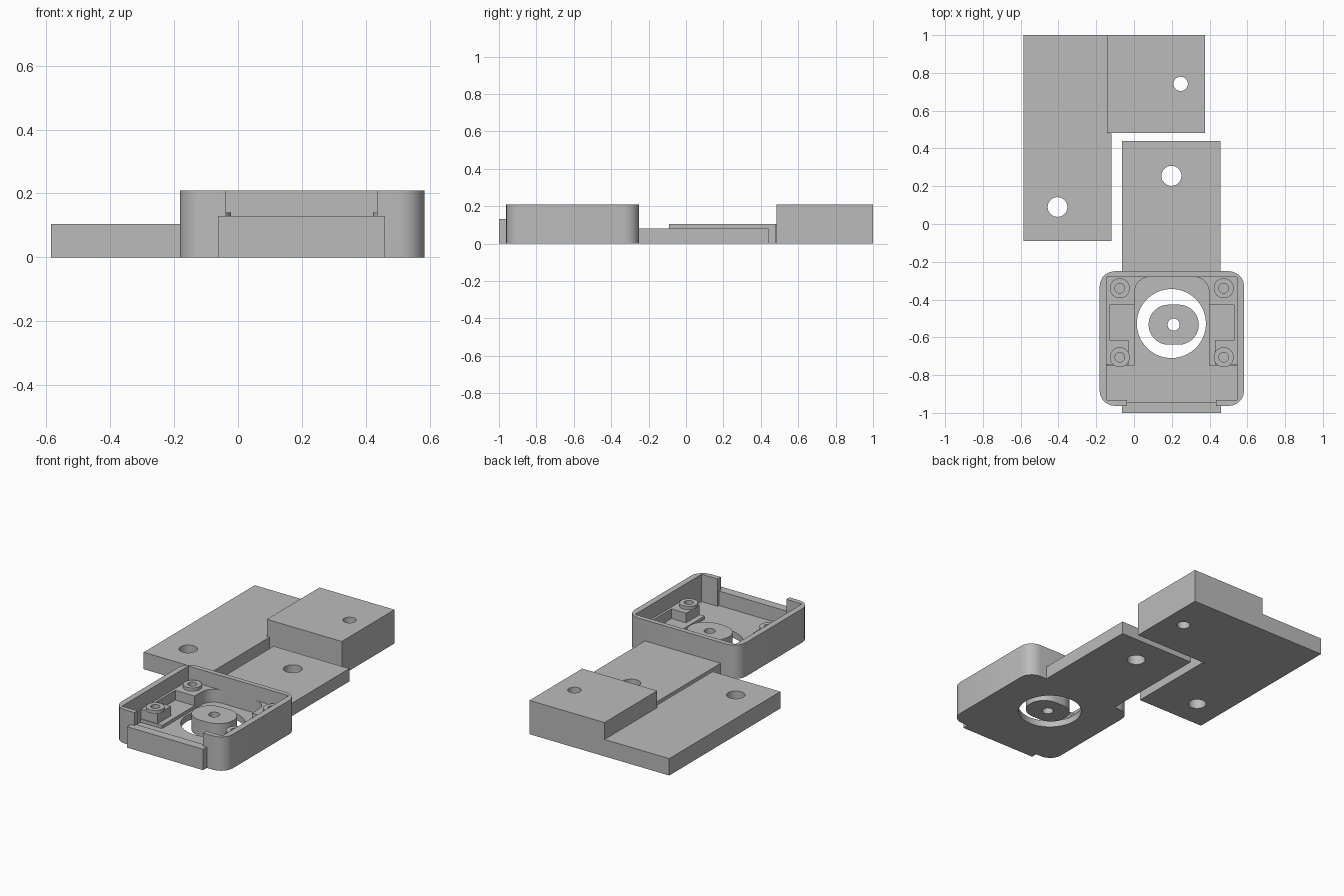
import bpy, bmesh
from math import sin, cos, pi, radians

cube = bpy.data.objects.get("Cube")
if cube:
    bpy.data.objects.remove(cube, do_unlink=True)

grey = bpy.data.materials.new("plain_grey")
grey.use_nodes = True
colour = (0.5, 0.5, 0.5, 1)
grey.diffuse_color = colour
grey.node_tree.nodes["Principled BSDF"].inputs["Base Color"].default_value = colour


def arc(x, y, r, start, end, n):
    angles = [radians(start + (end - start) * i / n) for i in range(n + 1)]
    return [(x + r * cos(a), y + r * sin(a)) for a in angles]


def circle(x, y, r, n=40):
    return arc(x, y, r, 0, 360, n)[:-1]


def rect(x0, x1, y0, y1):
    return [(x0, y0), (x1, y0), (x1, y1), (x0, y1)]


def rounded_rect(x0, x1, y0, y1, r, n):
    return (arc(x1 - r, y0 + r, r, -90, 0, n) + arc(x1 - r, y1 - r, r, 0, 90, n)
            + arc(x0 + r, y1 - r, r, 90, 180, n) + arc(x0 + r, y0 + r, r, 180, 270, n))


def prism(name, z0, z1, outline, *holes):
    """Extrude a flat outline, with holes, from z0 to z1."""
    curve = bpy.data.curves.new(name, "CURVE")
    curve.dimensions = "2D"
    curve.fill_mode = "BOTH"
    curve.extrude = (z1 - z0) / 2
    for loop in (outline, *holes):
        spline = curve.splines.new("POLY")
        spline.points.add(len(loop) - 1)
        for point, (x, y) in zip(spline.points, loop):
            point.co = (x, y, 0, 1)
        spline.use_cyclic_u = True
    temp = bpy.data.objects.new(name + "_profile", curve)
    bpy.context.collection.objects.link(temp)
    bpy.context.view_layer.update()
    mesh = bpy.data.meshes.new_from_object(
        temp.evaluated_get(bpy.context.evaluated_depsgraph_get()))
    bpy.data.objects.remove(temp, do_unlink=True)
    bm = bmesh.new()
    bm.from_mesh(mesh)
    bmesh.ops.remove_doubles(bm, verts=bm.verts, dist=0.0001)
    bmesh.ops.recalc_face_normals(bm, faces=bm.faces)
    bmesh.ops.translate(bm, verts=bm.verts, vec=(0, 0, (z0 + z1) / 2))
    bm.to_mesh(mesh)
    bm.free()
    mesh.name = name
    mesh.materials.clear()
    mesh.materials.append(grey)
    obj = bpy.data.objects.new(name, mesh)
    bpy.context.collection.objects.link(obj)
    bpy.ops.object.select_all(action="DESELECT")
    obj.select_set(True)
    bpy.context.view_layer.objects.active = obj
    bpy.ops.object.shade_smooth_by_angle(angle=radians(30))
    return obj


# Mounting plates, each with a drilled hole
prism("low_plate", 0, 0.105,
      [(-0.585, -0.09), (-0.12, -0.09), (-0.12, 0.48), (-0.14, 0.48), (-0.14, 1), (-0.585, 1)],
      circle(-0.405, 0.09, 0.052))
prism("tall_block", 0, 0.21, rect(-0.14, 0.375, 0.483, 1), circle(0.247, 0.742, 0.038))
prism("arm_plate", 0, 0.08, rect(-0.063, 0.457, -0.25, 0.44), circle(0.198, 0.255, 0.053))

# Open case: floor with round opening, walls with a front gap, front panel
CX = 0.2
FLOOR = 0.04
LEFT, RIGHT, FRONT, BACK = -0.182, 0.583, -0.963, -0.25
case = rounded_rect(LEFT, RIGHT, FRONT, BACK, 0.08, 5)
prism("case_floor", 0, FLOOR, case, circle(0.198, -0.527, 0.183))
IN_L, IN_R, IN_F, IN_B = -0.145, 0.545, -0.932, -0.28
GAP_L, GAP_R = -0.037, 0.435
prism("case_walls", FLOOR, 0.21, case + [
    (GAP_L, FRONT), (GAP_L, IN_F), (IN_L, IN_F), (IN_L, IN_B),
    (IN_R, IN_B), (IN_R, IN_F), (GAP_R, IN_F), (GAP_R, FRONT)])
prism("front_panel", 0, 0.13, rect(-0.063, 0.46, -1, -0.945))

# Central oval spacer with a small hole
prism("oval_spacer", 0, 0.1,
      arc(0.237, -0.533, 0.106, -90, 90, 18) + arc(0.183, -0.533, 0.106, 90, 270, 18),
      circle(0.21, -0.533, 0.032))

# Stepped ledges, posts and screw bosses on both sides
EDGE, WALL, BOSS = 0.197, 0.345, 0.275
BACK_Y, FRONT_Y = -0.34, -0.705
STEP, POST, TOP = 0.06, 0.12, 0.14
for side, s in (("right", -1), ("left", 1)):
    def mirrored(points):
        return [(CX + s * u, y) for u, y in points]

    def hole(y):
        return circle(CX + s * BOSS, y, 0.026, 24)

    prism(side + "_ledge", FLOOR, STEP, mirrored(rect(EDGE, WALL, -0.75, -0.43)),
          hole(FRONT_Y))
    # back post blends into the back wall with a fillet
    fillet = arc(EDGE - 0.08, IN_B - 0.08, 0.08, 0, 90, 8)
    prism(side + "_back_post", FLOOR, POST,
          mirrored([(WALL, IN_B), (WALL, -0.43), (EDGE, -0.43)] + fillet), hole(BACK_Y))
    prism(side + "_front_post", STEP, POST, mirrored(rect(0.23, WALL, -0.745, -0.615)),
          hole(FRONT_Y))
    prism(side + "_wall_strip", STEP, POST, mirrored(rect(0.33, WALL, -0.615, -0.43)))
    for name, y in (("back", BACK_Y), ("front", FRONT_Y)):
        prism(f"{side}_{name}_boss", POST, TOP, circle(CX + s * BOSS, y, 0.053, 32), hole(y))
